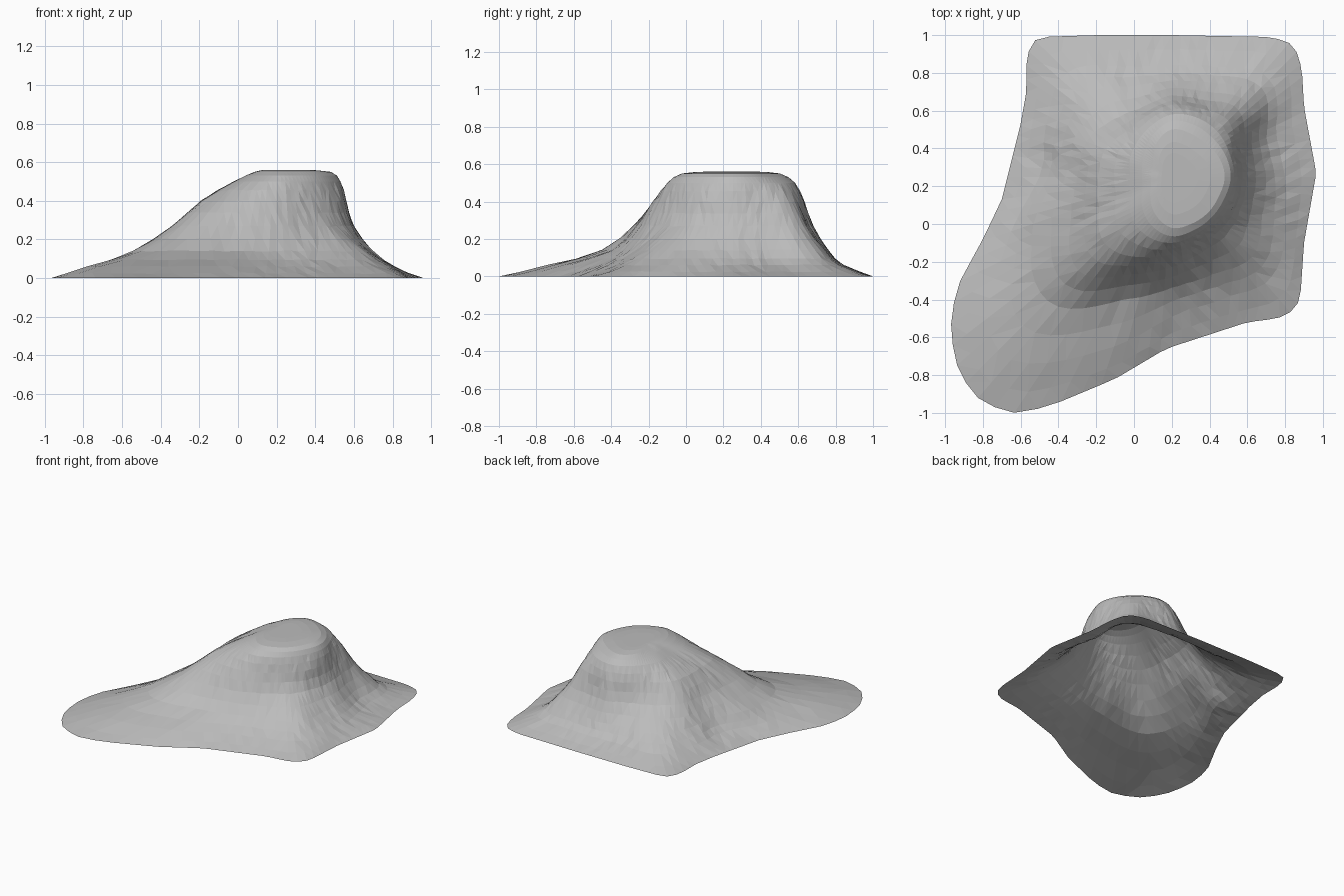
import bpy, bmesh, math, random
from mathutils import Vector

random.seed(4)
if "Cube" in bpy.data.objects:
    bpy.data.objects.remove(bpy.data.objects["Cube"], do_unlink=True)

CENTRE = Vector((0.2, 0.25))
SEGMENTS = 96
SUMMIT = 0.56

# Foot outline of the hill, seen from above
foot = [(-.5, .99), (-.2, 1), (.2, 1), (.73, .99), (.82, .96), (.87, .9), (.89, .8), (.9, .62),
        (.965, .27), (.9, -.1), (.88, -.4), (.84, -.46), (.76, -.5), (.6, -.52), (.17, -.66),
        (-.1, -.82), (-.46, -.97), (-.64, -1), (-.8, -.95), (-.88, -.86), (-.95, -.72), (-.97, -.55),
        (-.96, -.44), (-.92, -.3), (-.8, -.08), (-.7, .13), (-.6, .53), (-.57, .7), (-.57, .88), (-.54, .96)]

# Height of each contour and its reach in sixteen directions, from east turning north
contours = {
    .06: [.6, .6, .73, .63, .59, .63, .78, .72, .7, .95, 1.3, 1.0, .74, .7, .75, .65],
    .14: [.5, .5, .62, .54, .51, .52, .62, .61, .62, .8, .93, .71, .59, .56, .6, .52],
    .27: [.4, .42, .5, .44, .43, .4, .43, .49, .5, .58, .7, .56, .48, .43, .42, .4],
    .40: [.36, .37, .42, .39, .38, .35, .34, .38, .39, .42, .5, .46, .41, .37, .36, .36],
    .50: [.33, .33, .34, .34, .33, .29, .26, .24, .22, .23, .3, .34, .35, .33, .32, .32],
    .55: [.28, .27, .25, .25, .25, .2, .14, .11, .11, .12, .16, .22, .27, .27, .27, .27],
}


def spline(a, b, c, d, t):
    return b + t / 2 * (c - a + t * (2 * a - 5 * b + 4 * c - d + t * (3 * (b - c) + d - a)))


def contour_reach(radii, turn):
    n = len(radii)
    pos = turn * n
    i = int(pos)
    return spline(*(radii[(i + k) % n] for k in (-1, 0, 1, 2)), pos - i)


def foot_reach(angle):
    # Distance along a ray from the centre to the outline
    ray = Vector((math.cos(angle), math.sin(angle)))
    best = 0
    for p, q in zip(foot, foot[1:] + foot[:1]):
        a, edge = Vector(p) - CENTRE, Vector(q) - Vector(p)
        det = ray.cross(edge)
        if abs(det) > 1e-9 and -1e-6 <= a.cross(ray) / det <= 1 + 1e-6:
            best = max(best, a.cross(edge) / det)
    return best


# Rings of points from the foot up to the plateau, with a halfway ring between contours
turns = [s / SEGMENTS for s in range(SEGMENTS)]
rings = [(0, [foot_reach(t * math.tau) for t in turns])]
rings += [(z, [contour_reach(r, t) for t in turns]) for z, r in contours.items()]
rings.append((SUMMIT, [r * 0.5 for r in rings[-1][1]]))
dense = []
for i, (z, reach) in enumerate(rings[:-1]):
    around = [rings[max(0, min(len(rings) - 1, i + k))] for k in (-1, 0, 1, 2)]
    dense.append((z, reach))
    mid_z = spline(*(ring[0] for ring in around), 0.5)
    dense.append((mid_z, [spline(*(ring[1][s] for ring in around), 0.5) for s in range(SEGMENTS)]))
dense.append(rings[-1])

# Open hillside shell, lightly roughened between foot and plateau
bm = bmesh.new()
grid = []
for level, (z, reach) in enumerate(dense):
    row = []
    rough = 0.003 if 0 < level < len(dense) - 5 else 0
    for t, r in zip(turns, reach):
        a = t * math.tau
        r += random.uniform(-rough, rough)
        row.append(bm.verts.new((CENTRE.x + r * math.cos(a), CENTRE.y + r * math.sin(a),
                                 z + random.uniform(-rough, rough))))
    grid.append(row)
for low, high in zip(grid, grid[1:]):
    for s in range(SEGMENTS):
        n = (s + 1) % SEGMENTS
        bm.faces.new((low[s], low[n], high[n], high[s]))
top = bm.verts.new((CENTRE.x, CENTRE.y, SUMMIT))
for s in range(SEGMENTS):
    bm.faces.new((grid[-1][s], grid[-1][(s + 1) % SEGMENTS], top))
bmesh.ops.triangulate(bm, faces=bm.faces[:])
mesh = bpy.data.meshes.new("hill")
bm.to_mesh(mesh)
bm.free()
hill = bpy.data.objects.new("hill", mesh)
bpy.context.collection.objects.link(hill)

# Plain grey stone
stone = bpy.data.materials.new("grey_stone")
stone.use_nodes = True
colour = (0.5, 0.5, 0.5, 1)
stone.diffuse_color = colour
stone.node_tree.nodes["Principled BSDF"].inputs["Base Color"].default_value = colour
mesh.materials.append(stone)
